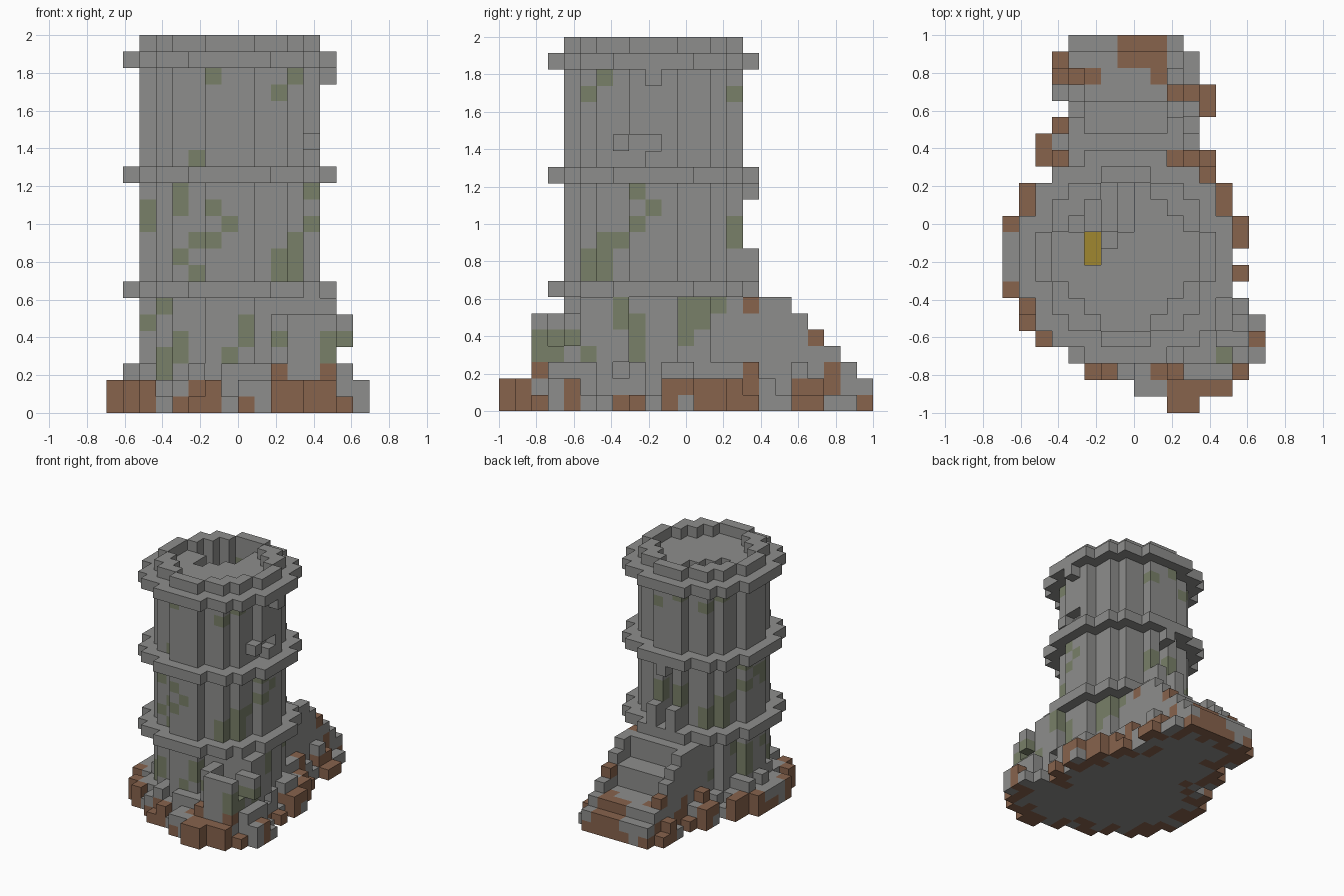
import bpy
import bmesh
import random

random.seed(4)
if "Cube" in bpy.data.objects:
    bpy.data.objects.remove(bpy.data.objects["Cube"], do_unlink=True)

V = 2 / 23          # edge of one block
CX, CY = 7, 9       # tower axis, in blocks


def material(name, rgb):
    m = bpy.data.materials.new(name)
    m.use_nodes = True
    m.diffuse_color = (*rgb, 1)
    m.node_tree.nodes["Principled BSDF"].inputs["Base Color"].default_value = (*rgb, 1)
    return m


STONE, MOSS, EARTH, BRASS = range(4)
MATS = [material("stone grey", (.27, .27, .262)),
        material("moss green", (.19, .215, .14)),
        material("earth brown", (.245, .125, .073)),
        material("brass yellow", (.35, .245, .03))]


def disc(r2, ks, cx=CX, cy=CY, hole=-1):
    """Blocks of a stacked round slab, or of a ring when hole is given."""
    return {(cx + a, cy + b, k) for a in range(-7, 8) for b in range(-7, 8)
            for k in ks if hole < a * a + b * b <= r2}


def box(xs, ys, zs):
    return {(i, j, k) for i in range(xs[0], xs[1] + 1)
            for j in range(ys[0], ys[1] + 1) for k in range(zs[0], zs[1] + 1)}


# Mound footprint: first and last block of each row, front to back
ROWS = [(10, 11), (8, 13), (5, 14), (4, 15), (2, 15), (1, 15), (1, 14), (0, 13),
        (0, 14), (0, 13), (0, 14), (0, 14), (1, 13), (1, 13), (3, 12), (2, 12),
        (2, 11), (3, 11), (4, 12), (3, 12), (3, 11), (3, 11), (4, 10)]
foot = {(i, j) for j, (a, b) in enumerate(ROWS) for i in range(a, b + 1)}

# Earth showing on top: rows whose end block is earth, and a few patches
LEFT_ROWS = (0, 2, 4, 5, 6, 7, 11, 12, 13, 15, 16, 17, 20, 21)
RIGHT_ROWS = (0, 1, 2, 4, 8, 10, 11, 12, 13, 14, 15, 18, 19)
earth_top = {(ROWS[j][0], j) for j in LEFT_ROWS} | {(ROWS[j][1], j) for j in RIGHT_ROWS}
for xs, ys in (((10, 12), (1, 1)), ((9, 10), (2, 2)), ((6, 6), (2, 2)), ((13, 13), (2, 3)),
               ((3, 3), (15, 15)), ((10, 11), (15, 15)), ((10, 11), (19, 19)),
               ((4, 5), (20, 20)), ((9, 9), (20, 20)), ((7, 9), (21, 22))):
    earth_top |= {(i, j) for i, j, k in box(xs, ys, (0, 0))}

# Earth and stone along the front and the +x side, one string per layer
FRONT_EARTH = ["eeeseeeeeseeeees", "sessseesseeseese", "ssessssssee" "ssess"]
SIDE_EARTH = ["eeeeeeseeeeseeessseeese", "eesesssesseesseessesese",
              "sssesssessessssessesess"]

# Distance of every footprint block from the rim
depth, rest, level = {}, set(foot), 1
while rest:
    rim = {(i, j) for i, j in rest
           if not {(i + 1, j), (i - 1, j), (i, j + 1), (i, j - 1)} <= rest}
    depth.update({c: level for c in rim})
    rest -= rim
    level += 1

# Rubble mound, stepping up towards the tower
mound = set()
for (i, j), d in sorted(depth.items()):
    h = 3 if d > 2 else d + (random.random() < .42)
    if j < 2:
        h = 2
    elif j > 19:
        h = min(h, 24 - j)
    mound |= {(i, j, k) for k in range(h)}

# Tower shaft, three bands and the rim wall
tower = disc(26.5, range(22))
bands = set()
for k in (7, 14, 21):
    bands |= disc(41.5, [k])
parapet = disc(26.5, [22], hole=17.5)

# Back steps, two blocks deep, between stepped side walls
steps = set()
for j in range(14, 23):
    wall = min(7, 24 - j)
    tread = 7 if j < 17 else 5 if j < 19 else min(3, 24 - j)
    steps |= box((5, 9), (j, j), (0, tread - 1))
    steps |= box((4, 4), (j, j), (0, wall - 1)) | box((10, 10), (j, j), (0, wall - 1))

# Small broken side turret with one overhanging block, joined to the tower
turret = disc(5.5, range(4), 12, 4) | disc(5.5, (4, 5), 12, 4, hole=2.5)
turret -= box((14, 14), (2, 6), (2, 5))
turret |= box((13, 14), (4, 4), (4, 5))
turret |= box((10, 13), (5, 6), (4, 6)) | box((13, 13), (6, 7), (3, 6))

# Doorway and window trim
door_frame = box((CX - 1, CX - 1), (15, 15), (8, 9)) | box((CX + 1, CX + 1), (15, 15), (8, 9))
door_frame.add((CX, 15, 13))
window_trim = {(12, 7, 16), (13, CY, 20)}

# Openings: doorway, broken window and the stairwell with its descending steps
opening = box((CX, CX), (12, 14), (8, 12)) | box((12, 12), (8, 8), (15, 16)) | {(12, 9, 16)}
for a in range(-3, 1):
    for b in range(2, 5):
        if a * a + b * b <= 17.5:
            opening |= box((CX + a, CX + a), (CY + b, CY + b), (20 + a, 21))
opening |= box((5, 5), (9, 10), (15, 21)) | box((6, 6), (10, 10), (17, 21))
lantern = box((5, 5), (9, 10), (14, 14))
tower -= opening | lantern
bands -= opening | lantern

# Moss patches: column, lowest and highest block
FRONT_MOSS = [(6, 20, 20), (11, 20, 20), (10, 19, 19), (5, 15, 15), (4, 12, 13),
              (2, 11, 12), (6, 12, 12), (7, 11, 11), (6, 10, 10), (5, 10, 10),
              (4, 9, 9), (5, 8, 8), (12, 13, 13), (11, 8, 10), (10, 8, 9),
              (2, 5, 5), (3, 6, 6), (4, 3, 4), (3, 2, 3), (8, 5, 5), (7, 3, 3),
              (10, 4, 4), (13, 3, 4)]
SIDE_MOSS = [(6, 20, 20), (5, 19, 19), (14, 19, 19), (8, 13, 13), (9, 12, 12),
             (8, 11, 11), (7, 10, 10), (6, 8, 10), (5, 8, 9), (14, 10, 11),
             (7, 5, 6), (8, 3, 5), (3, 3, 3), (4, 4, 4), (5, 3, 3), (11, 4, 6),
             (12, 5, 6), (13, 6, 6)]


def expand(runs):
    return {(c, k) for c, lo, hi in runs for k in range(lo, hi + 1)}


front_moss, side_moss = expand(FRONT_MOSS), expand(SIDE_MOSS)


def is_open(i, j, k):
    return (i, j, k) not in solid


def wall_colour(c):
    i, j, k = c
    if is_open(i, j - 1, k) and (i, k) in front_moss:
        return MOSS
    if is_open(i + 1, j, k) and (j, k) in side_moss:
        return MOSS
    # the two far sides repeat the patches turned half round
    if i <= CX and j > CY and is_open(i, j + 1, k) and (2 * CX - i, k) in front_moss:
        return MOSS
    if i < CX and j >= CY and is_open(i - 1, j, k) and (2 * CY - j, k) in side_moss:
        return MOSS
    return STONE


def ground_colour(c):
    i, j, k = c
    if is_open(i, j, k + 1):
        return EARTH if (i, j) in earth_top else STONE
    if k > 2:
        return STONE
    if j < CY and is_open(i, j - 1, k):
        return EARTH if FRONT_EARTH[k][i] == "e" else STONE
    if i > CX and is_open(i + 1, j, k):
        return EARTH if SIDE_EARTH[k][j] == "e" else STONE
    odds = (.8, .5, .25)[k] if depth[i, j] < 3 else 0
    return EARTH if random.random() < odds else STONE


def plain(c):
    return STONE


PARTS = [("tower_wall", tower, wall_colour), ("tower_bands", bands, plain),
         ("parapet", parapet, plain), ("door_frame", door_frame, plain),
         ("window_trim", window_trim, plain), ("lantern", lantern, lambda c: BRASS),
         ("back_steps", steps, ground_colour), ("rubble_mound", mound, ground_colour),
         ("side_turret", turret, wall_colour)]
solid = set().union(*(p[1] for p in PARTS))
taken = set()


def build(name, cells, colour):
    """Make one object from the outer faces of its blocks."""
    bm = bmesh.new()
    for c in sorted(cells - taken):
        tint = colour(c)
        for axis in range(3):
            for side in (0, 1):
                n = list(c)
                n[axis] += 2 * side - 1
                if tuple(n) in solid:
                    continue
                quad = []
                for u, v in ((0, 0), (1, 0), (1, 1), (0, 1)):
                    p = list(c)
                    p[axis] += side
                    p[(axis + 1) % 3] += u
                    p[(axis + 2) % 3] += v
                    quad.append(bm.verts.new(((p[0] - 8) * V, p[1] * V - 1, p[2] * V)))
                bm.faces.new(quad if side else quad[::-1]).material_index = tint
    taken.update(cells)
    bmesh.ops.remove_doubles(bm, verts=bm.verts, dist=V / 100)
    me = bpy.data.meshes.new(name)
    bm.to_mesh(me)
    bm.free()
    for m in MATS:
        me.materials.append(m)
    bpy.context.collection.objects.link(bpy.data.objects.new(name, me))


for part in PARTS:
    build(*part)
